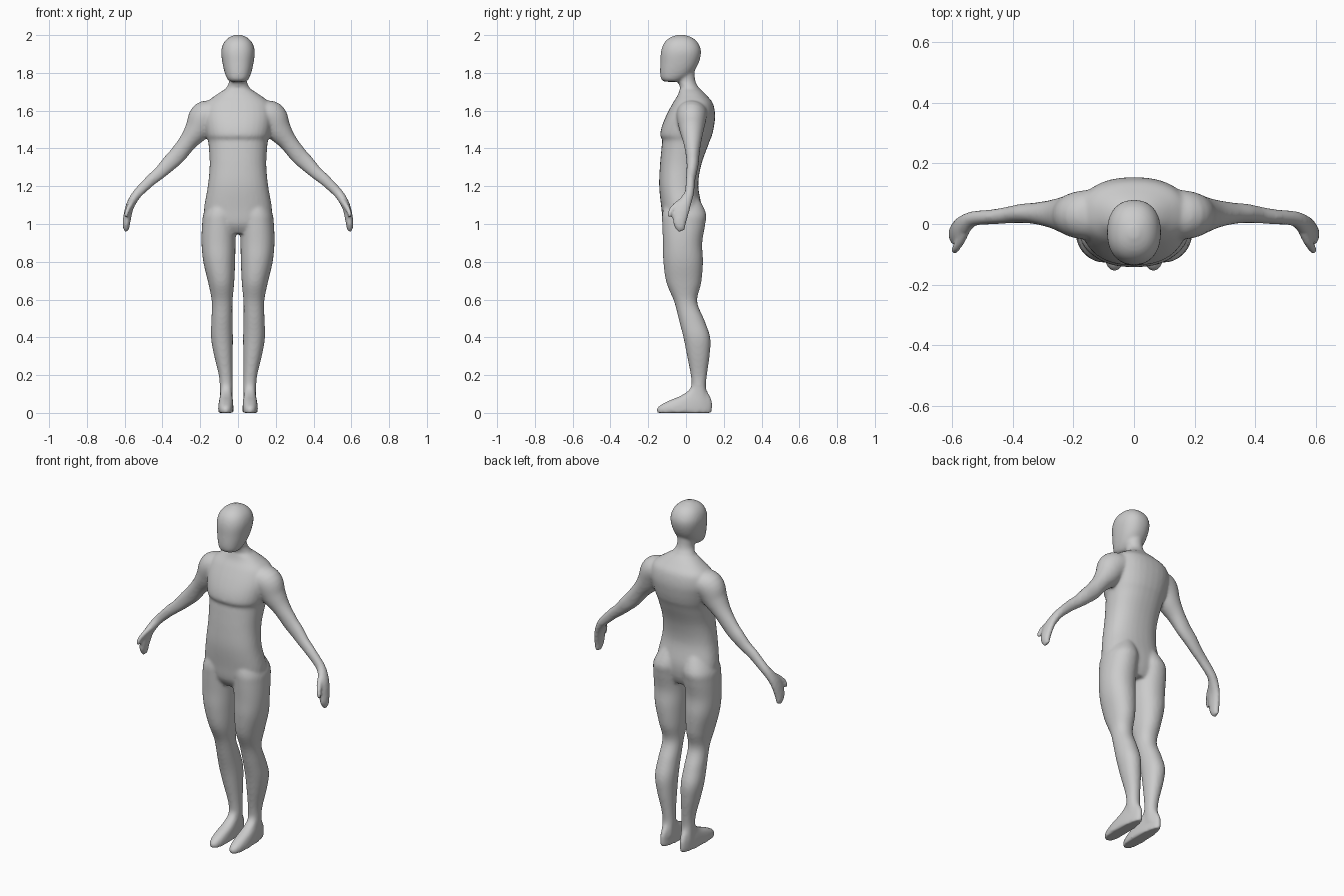
import bpy
import bmesh
from math import sin, cos, pi, copysign
from mathutils import Vector

SIDES = 32
STEPS = 5


def smooth_rows(rows):
    """Pass a smooth curve through every column of a table of sections."""
    result = []
    last = len(rows) - 1
    for i in range(last):
        a, b = rows[max(i - 1, 0)], rows[i]
        c, d = rows[i + 1], rows[min(i + 2, last)]
        for step in range(STEPS):
            t = step / STEPS
            result.append([
                q + t * ((r - p) / 2 + t * (p - 2.5 * q + 2 * r - s / 2
                         + t * (1.5 * (q - r) + (s - p) / 2)))
                for p, q, r, s in zip(a, b, c, d)])
    result.append(list(rows[last]))
    return result


def outline(power):
    """Unit superellipse, rounder at power 2 and boxier above it."""
    points = []
    for k in range(SIDES):
        angle = 2 * pi * k / SIDES
        u, v = cos(angle), sin(angle)
        points.append((copysign(abs(u) ** (2 / power), u),
                       copysign(abs(v) ** (2 / power), v)))
    return points


def skin(bm, rings, side):
    """Cover a row of rings with faces and close both ends."""
    loops = [[bm.verts.new((p.x * side, p.y, p.z)) for p in ring] for ring in rings]
    for low, high in zip(loops, loops[1:]):
        for k in range(SIDES):
            n = (k + 1) % SIDES
            bm.faces.new((low[k], low[n], high[n], high[k]))
    bm.faces.new(loops[0])
    bm.faces.new(loops[-1])


def stack(bm, rows, power=2.0, side=1, flare=0.0):
    """Level sections: height, inner x, outer x, front y, back y."""
    rings = []
    for z, x0, x1, y0, y1 in smooth_rows(rows):
        rings.append([Vector(((x0 + x1) / 2 + u * (x1 - x0) / 2 * (1 - flare * (v + 1) / 2),
                              (y0 + y1) / 2 + v * (y1 - y0) / 2, z))
                      for u, v in outline(power)])
    skin(bm, rings, side)


def sweep(bm, rows, side=1):
    """Sections across a path: x, y, z, thickness radius, depth radius."""
    rows = smooth_rows(rows)
    path = [Vector(row[:3]) for row in rows]
    rings = []
    for i, row in enumerate(rows):
        along = (path[min(i + 1, len(path) - 1)] - path[max(i - 1, 0)]).normalized()
        depth = Vector((0, 1, 0))
        depth = (depth - along * depth.dot(along)).normalized()
        across = along.cross(depth)
        rings.append([path[i] + across * u * row[3] + depth * v * row[4]
                      for u, v in outline(2.0)])
    skin(bm, rings, side)


def centred(rows):
    """Turn height, half width, front, back into full sections."""
    return [(z, -w, w, front, back) for z, w, front, back in rows]


torso = centred([
    (.95, .11, -.09, .06),
    (1.0, .17, -.12, .08),
    (1.08, .18, -.13, .085),
    (1.2, .16, -.142, .065),
    (1.31, .15, -.138, .08),
    (1.41, .155, -.129, .115),
    (1.445, .16, -.126, .128),
    (1.47, .168, -.137, .138),
    (1.52, .178, -.127, .149),
    (1.58, .185, -.102, .154),
    (1.64, .17, -.07, .142),
    (1.68, .12, -.045, .11),
    (1.71, .075, -.035, .08),
])
neck = centred([
    (1.66, .1, -.04, .09),
    (1.71, .07, -.03, .075),
    (1.75, .048, -.042, .052),
    (1.8, .048, -.055, .046),
    (1.86, .05, -.06, .05),
])
head = centred([
    (1.753, .042, -.115, -.03),
    (1.768, .057, -.132, -.005),
    (1.8, .07, -.137, .035),
    (1.85, .082, -.136, .066),
    (1.91, .089, -.133, .08),
    (1.955, .078, -.118, .066),
    (1.985, .052, -.088, .035),
    (2.002, .015, -.045, -.01),
])
leg = [
    (1.15, .02, .13, -.1, .06),
    (1.06, .008, .18, -.125, .105),
    (1.0, .01, .19, -.126, .102),
    (.9, .013, .193, -.122, .086),
    (.8, .015, .184, -.12, .09),
    (.69, .02, .158, -.104, .081),
    (.59, .029, .139, -.063, .059),
    (.49, .029, .141, -.037, .098),
    (.4, .027, .143, -.014, .128),
    (.31, .028, .128, .004, .126),
    (.2, .029, .102, .025, .111),
    (.13, .028, .096, .03, .106),
    (.05, .03, .095, .02, .125),
]
foot = [
    (0, .018, .11, -.153, .135),
    (.02, .018, .111, -.155, .138),
    (.04, .019, .11, -.138, .139),
    (.065, .021, .106, -.09, .137),
    (.09, .025, .1, -.03, .127),
    (.12, .029, .096, .015, .11),
    (.15, .031, .094, .03, .104),
]
arm = [
    (.1, .035, 1.6, .05, .08),
    (.17, .03, 1.57, .084, .08),
    (.215, .03, 1.5, .068, .065),
    (.265, .033, 1.435, .049, .048),
    (.32, .035, 1.365, .046, .036),
    (.365, .035, 1.32, .042, .032),
    (.41, .03, 1.275, .035, .028),
    (.46, .024, 1.233, .031, .025),
    (.527, .018, 1.167, .026, .025),
    (.557, 0, 1.125, .024, .033),
    (.577, -.02, 1.08, .022, .041),
    (.589, -.033, 1.02, .021, .037),
    (.592, -.03, .985, .018, .029),
    (.59, -.026, .962, .011, .018),
]
thumb = [
    (.55, -.01, 1.13, .016, .016),
    (.57, -.055, 1.1, .015, .015),
    (.588, -.083, 1.065, .013, .013),
    (.593, -.088, 1.035, .009, .009),
]

if "Cube" in bpy.data.objects:
    bpy.data.objects.remove(bpy.data.objects["Cube"], do_unlink=True)

# Trunk, neck and head
bm = bmesh.new()
stack(bm, torso, power=2.3)
stack(bm, neck)
stack(bm, head, power=2.25)

# Limbs on both sides
for side in (1, -1):
    stack(bm, leg, power=2.15, side=side)
    stack(bm, foot, power=2.3, side=side, flare=0.3)
    sweep(bm, arm, side)
    sweep(bm, thumb, side)
bmesh.ops.recalc_face_normals(bm, faces=bm.faces)

mesh = bpy.data.meshes.new("body")
bm.to_mesh(mesh)
bm.free()
body = bpy.data.objects.new("body", mesh)
bpy.context.collection.objects.link(body)

# Plain grey skin
grey = bpy.data.materials.new("plain grey")
grey.use_nodes = True
colour = (0.6, 0.6, 0.6, 1)
grey.diffuse_color = colour
grey.node_tree.nodes["Principled BSDF"].inputs["Base Color"].default_value = colour
mesh.materials.append(grey)

# Fuse the parts into one skin and soften the joins
fuse = body.modifiers.new("fuse parts", "REMESH")
fuse.mode = "VOXEL"
fuse.voxel_size = 0.008
fuse.use_smooth_shade = True
soften = body.modifiers.new("soften joins", "SMOOTH")
soften.factor = 0.5
soften.iterations = 8
